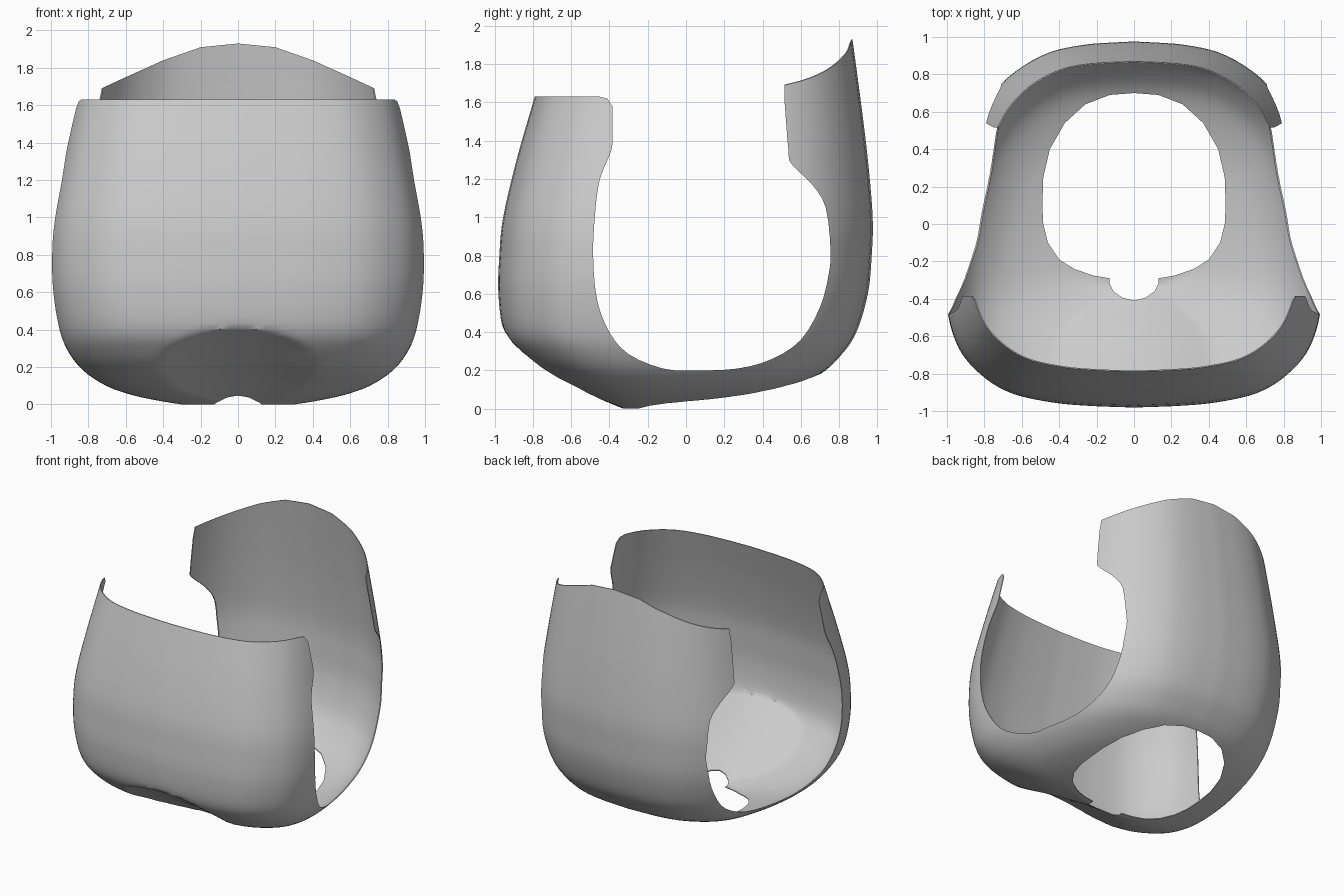
import bpy
import bmesh
from mathutils import Vector

cube = bpy.data.objects.get("Cube")
if cube:
    bpy.data.objects.remove(cube, do_unlink=True)


def spline(points, steps):
    """Catmull-Rom curve through the points, ends included."""
    pts = [Vector(p) for p in points]
    pts = [2 * pts[0] - pts[1]] + pts + [2 * pts[-1] - pts[-2]]
    out = []
    for a, b, c, d in zip(pts, pts[1:], pts[2:], pts[3:]):
        for i in range(steps):
            t = i / steps
            out.append(0.5 * (2 * b + (c - a) * t + (2 * a - 5 * b + 4 * c - d) * t * t
                              + (3 * b - a - 3 * c + d) * t ** 3))
    out.append(pts[-2])
    return out


def new_object(name, bm):
    bmesh.ops.recalc_face_normals(bm, faces=bm.faces)
    mesh = bpy.data.meshes.new(name)
    bm.to_mesh(mesh)
    bm.free()
    obj = bpy.data.objects.new(name, mesh)
    bpy.context.collection.objects.link(obj)
    return obj


def prism(name, outline, axis, low, high):
    """Closed cutter: a 2D outline extruded along one axis."""
    bm = bmesh.new()

    def place(p, depth):
        co = list(p)
        co.insert(axis, depth)
        return bm.verts.new(co)

    a = [place(p, low) for p in outline]
    b = [place(p, high) for p in outline]
    bm.faces.new(a)
    bm.faces.new(b[::-1])
    for i in range(len(a)):
        j = (i + 1) % len(a)
        bm.faces.new((a[i], b[i], b[j], a[j]))
    obj = new_object(name, bm)
    obj.hide_render = True
    return obj


def mirrored(half):
    """Complete a right-hand outline that starts and ends on x = 0."""
    return half + [(-x, y) for x, y in half[-2:0:-1]]


# Plan outline, right half, front to back (unit width and depth)
plan = [(0, -1), (.25, -.99), (.45, -.97), (.66, -.92), (.82, -.82), (.94, -.67),
        (1, -.45), (1, -.15), (.95, .2), (.85, .55), (.71, .77), (.5, .92),
        (.28, .98), (0, 1)]
ring = mirrored([tuple(p) for p in spline(plan, 5)])

# Levels: height, front y, back y, half width
levels = [(0, -.33, 0, .3), (.02, -.38, .15, .42), (.05, -.46, .33, .56),
          (.1, -.57, .52, .70), (.18, -.73, .70, .82), (.28, -.86, .81, .9),
          (.4, -.95, .89, .95), (.6, -.98, .95, .99), (.8, -.975, .97, 1),
          (1.0, -.955, .975, .985), (1.3, -.885, .95, .93),
          (1.63, -.79, .91, .865), (2.0, -.68, .86, .79)]

# Round-bottomed shell, with a shallow oval dent low on the front
bm = bmesh.new()
rows = []
for z, front, back, width in spline(levels, 5):
    row = []
    for u, v in ring:
        co = Vector((u * width, (front + back) / 2 + v * (back - front) / 2, z))
        r2 = (co.x / .42) ** 2 + ((z - .21) / .2) ** 2
        if co.y < -.3 and r2 < 1:
            co += Vector((0, .57, .82)) * .07 * (1 - r2)
        row.append(bm.verts.new(co))
    rows.append(row)
for low, high in zip(rows, rows[1:]):
    for i in range(len(ring)):
        j = (i + 1) % len(ring)
        bm.faces.new((low[i], low[j], high[j], high[i]))
bm.faces.new(rows[0][::-1])
shell = new_object("shell", bm)

# Side openings, with the straight top edge of the front wall (y, z)
opening = [(-.385, 1.58), (-.385, 1.45), (-.39, 1.35), (-.45, 1.2), (-.475, 1.02),
           (-.485, .8), (-.465, .57), (-.4, .4), (-.3, .285), (-.12, .21),
           (.05, .2), (.27, .21), (.45, .26), (.6, .36), (.7, .53), (.745, .7),
           (.755, .83), (.73, 1.05), (.66, 1.17), (.55, 1.28), (.535, 1.35),
           (.515, 1.6)]
side = ([(-1.3, 2.3), (-1.3, 1.63), (-.45, 1.63), (-.41, 1.62)]
        + [tuple(p) for p in spline(opening, 3)] + [(.515, 2.3)])

# Arched top edge of the back wall (x, z)
arch = [(0, 1.93), (.2, 1.91), (.4, 1.84), (.6, 1.75), (.73, 1.69), (.755, 1.66),
        (.77, 1.62), (1.2, 1.62), (1.2, 2.3), (0, 2.3)]

# Floor opening with a small rounded notch at the front (x, y)
floor = [(0, -.41), (.06, -.395), (.11, -.36), (.13, -.32), (.13, -.29),
         (.22, -.275), (.32, -.24), (.4, -.19), (.46, -.1), (.485, 0), (.49, .1),
         (.485, .25), (.45, .4), (.37, .54), (.26, .64), (.13, .69), (0, .7)]

cutters = [prism("side_cutter", side, 0, -1.3, 1.3),
           prism("back_arch_cutter", mirrored(arch), 1, .4, 1.3),
           prism("floor_cutter", mirrored(floor), 2, -.2, .5)]

# Thin wall, then the cuts
solid = shell.modifiers.new("wall", 'SOLIDIFY')
solid.thickness = .006
solid.offset = -1
for cutter in cutters:
    cut = shell.modifiers.new(cutter.name, 'BOOLEAN')
    cut.operation = 'DIFFERENCE'
    cut.solver = 'EXACT'
    cut.object = cutter
bpy.context.view_layer.update()
graph = bpy.context.evaluated_depsgraph_get()
mesh = bpy.data.meshes.new_from_object(shell.evaluated_get(graph))
shell.modifiers.clear()
shell.data = mesh
for cutter in cutters:
    bpy.data.objects.remove(cutter, do_unlink=True)

# One plain grey
grey = bpy.data.materials.new("light_grey")
grey.use_nodes = True
colour = (.6, .6, .6, 1)
grey.diffuse_color = colour
grey.node_tree.nodes["Principled BSDF"].inputs["Base Color"].default_value = colour
mesh.materials.clear()
mesh.materials.append(grey)

bpy.ops.object.select_all(action='DESELECT')
shell.select_set(True)
bpy.context.view_layer.objects.active = shell
bpy.ops.object.shade_smooth_by_angle(angle=.6)
